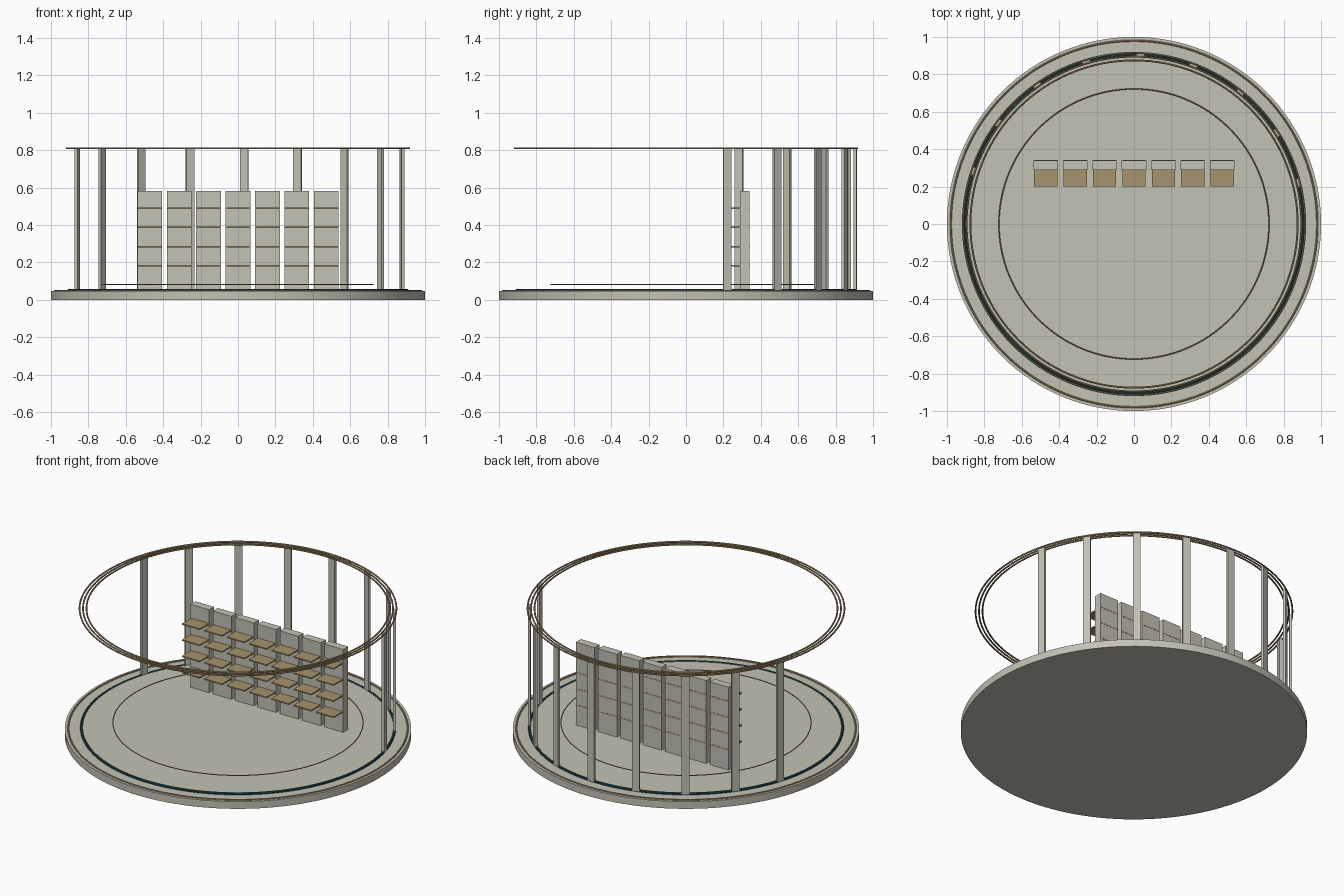
import bpy
import math

old = bpy.data.objects.get("Cube")
if old:
    bpy.data.objects.remove(old, do_unlink=True)


def material(name, r, g, b):
    mat = bpy.data.materials.new(name)
    mat.use_nodes = True
    mat.diffuse_color = (r, g, b, 1)
    mat.node_tree.nodes["Principled BSDF"].inputs["Base Color"].default_value = (r, g, b, 1)
    return mat


STONE = material("warm_grey", 0.55, 0.54, 0.46)
TAN = material("tan_wood", 0.39, 0.29, 0.15)
TEAL = material("dark_teal", 0.02, 0.08, 0.09)


def finish(name, mat, smooth=False):
    obj = bpy.context.object
    obj.name = name
    obj.data.materials.clear()
    obj.data.materials.append(mat)
    if smooth:
        bpy.ops.object.shade_smooth_by_angle()
    return obj


def box(name, mat, center, size, turn=0):
    bpy.ops.mesh.primitive_cube_add(size=1, location=center)
    obj = finish(name, mat)
    obj.scale = size
    obj.rotation_euler.z = turn
    return obj


def disc(name, mat, radius, bottom, top):
    bpy.ops.mesh.primitive_cylinder_add(vertices=128, radius=radius, depth=top - bottom,
                                        location=(0, 0, (bottom + top) / 2))
    return finish(name, mat, True)


def ring(name, mat, radius, tube, z):
    bpy.ops.mesh.primitive_torus_add(major_segments=128, minor_segments=10,
                                     major_radius=radius, minor_radius=tube,
                                     location=(0, 0, z))
    return finish(name, mat, True)


# Round stage with a slightly raised floor
disc("base", STONE, 1.0, 0, 0.046)
disc("floor", STONE, 0.9, 0.04, 0.054)

# Trim rings on the stage
ring("rim_trim", TAN, 0.98, 0.005, 0.047)
ring("floor_channel", TEAL, 0.904, 0.008, 0.051)
ring("inner_ring", TAN, 0.722, 0.003, 0.083)

# Overhead rail of three thin rings
for i, radius in enumerate((0.915, 0.895, 0.875)):
    ring(f"top_ring_{i + 1}", TAN, radius, 0.005, 0.81)

# Flat posts around the back half
POSTS = 9
for i in range(POSTS):
    angle = math.radians(14.1 + 18.46 * i)
    box(f"post_{i + 1}", STONE,
        (0.905 * math.cos(angle), 0.905 * math.sin(angle), 0.43),
        (0.016, 0.045, 0.76), angle)

# Row of display panels, each with four shelves
PANELS = 7
for i in range(PANELS):
    x = (i - (PANELS - 1) / 2) * 0.1573
    box(f"panel_{i + 1}", STONE, (x, 0.315, 0.317), (0.132, 0.05, 0.53))
    for j in range(4):
        z = 0.182 + 0.103 * j
        box(f"shelf_{i + 1}_{j + 1}", TAN, (x, 0.2705, z), (0.124, 0.141, 0.008))
